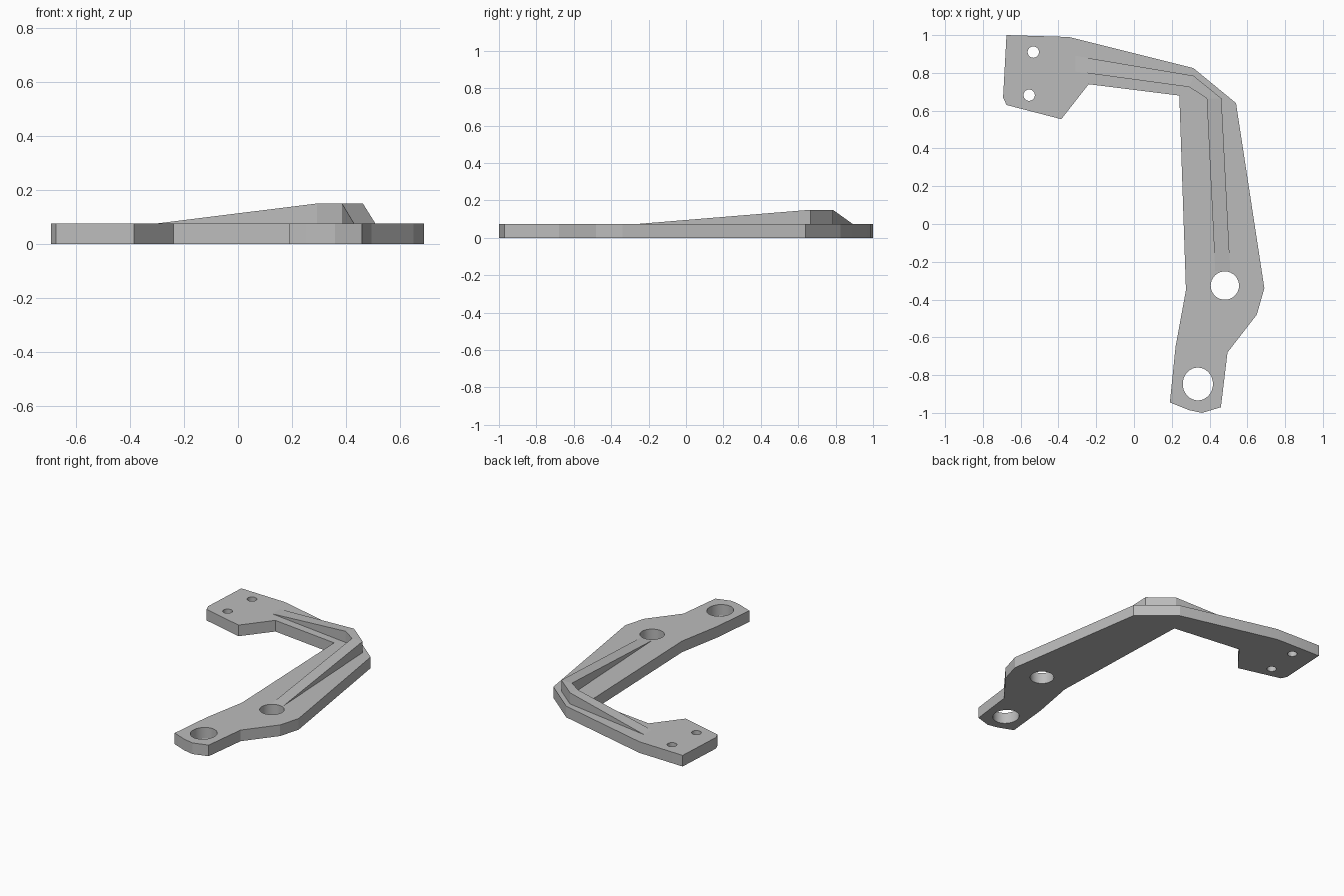
import bpy
import bmesh
from math import cos, sin, tau, radians

cube = bpy.data.objects.get("Cube")
if cube:
    bpy.data.objects.remove(cube, do_unlink=True)

PLATE_TOP = 0.075
RIB_TOP = 0.15

metal = bpy.data.materials.new("plain grey metal")
metal.use_nodes = True
grey = (0.5, 0.5, 0.5, 1)
metal.diffuse_color = grey
metal.node_tree.nodes["Principled BSDF"].inputs["Base Color"].default_value = grey


def add_part(name, bm):
    bmesh.ops.recalc_face_normals(bm, faces=bm.faces)
    mesh = bpy.data.meshes.new(name)
    bm.to_mesh(mesh)
    bm.free()
    mesh.materials.append(metal)
    part = bpy.data.objects.new(name, mesh)
    bpy.context.collection.objects.link(part)
    bpy.ops.object.select_all(action="DESELECT")
    part.select_set(True)
    bpy.context.view_layer.objects.active = part
    bpy.ops.object.shade_smooth_by_angle(angle=radians(15))
    return part


def loop(bm, points):
    verts = [bm.verts.new((x, y, 0)) for x, y in points]
    return [bm.edges.new((a, b)) for a, b in zip(verts, verts[1:] + verts[:1])]


def ellipse(x, y, rx, ry, sides=32):
    return [(x + rx * cos(tau * i / sides), y + ry * sin(tau * i / sides))
            for i in range(sides)]


# Bracket plate: outline with four bolt holes, extruded
outline = [(-0.675, 1.0), (-0.345, 0.99), (0.315, 0.825), (0.54, 0.64),
           (0.69, -0.34), (0.65, -0.48), (0.495, -0.68), (0.46, -0.97),
           (0.36, -1.0), (0.29, -0.985), (0.19, -0.945), (0.22, -0.65),
           (0.275, -0.35), (0.24, 0.68), (-0.24, 0.74), (-0.385, 0.555),
           (-0.675, 0.63), (-0.693, 0.67)]
holes = [(0.481, -0.326, 0.075, 0.075), (0.338, -0.847, 0.08, 0.087),
         (-0.533, 0.91, 0.03, 0.03), (-0.555, 0.682, 0.03, 0.03)]

bm = bmesh.new()
edges = loop(bm, outline)
for hole in holes:
    edges += loop(bm, ellipse(*hole))
bmesh.ops.triangle_fill(bm, edges=edges, use_beauty=True)
result = bmesh.ops.extrude_face_region(bm, geom=bm.faces[:])
raised = [v for v in result["geom"] if isinstance(v, bmesh.types.BMVert)]
bmesh.ops.translate(bm, verts=raised, vec=(0, 0, PLATE_TOP))
add_part("bracket_plate", bm)

# Stiffening rib: follows the bend and tapers into the plate at both ends
stations = [((-0.31, 0.89), (-0.31, 0.807), PLATE_TOP),
            ((0.315, 0.785), (0.293, 0.725), RIB_TOP),
            ((0.463, 0.665), (0.385, 0.665), RIB_TOP),
            ((0.51, -0.25), (0.43, -0.25), PLATE_TOP)]
base = PLATE_TOP - 0.01

bm = bmesh.new()
rings = [[bm.verts.new((*outer, base)), bm.verts.new((*outer, top)),
          bm.verts.new((*inner, top)), bm.verts.new((*inner, base))]
         for outer, inner, top in stations]
for a, b in zip(rings, rings[1:]):
    for i in range(4):
        j = (i + 1) % 4
        bm.faces.new((a[i], a[j], b[j], b[i]))
bm.faces.new(rings[0])
bm.faces.new(rings[-1])
rib = add_part("stiffening_rib", bm)
for polygon in rib.data.polygons:
    polygon.use_smooth = False
